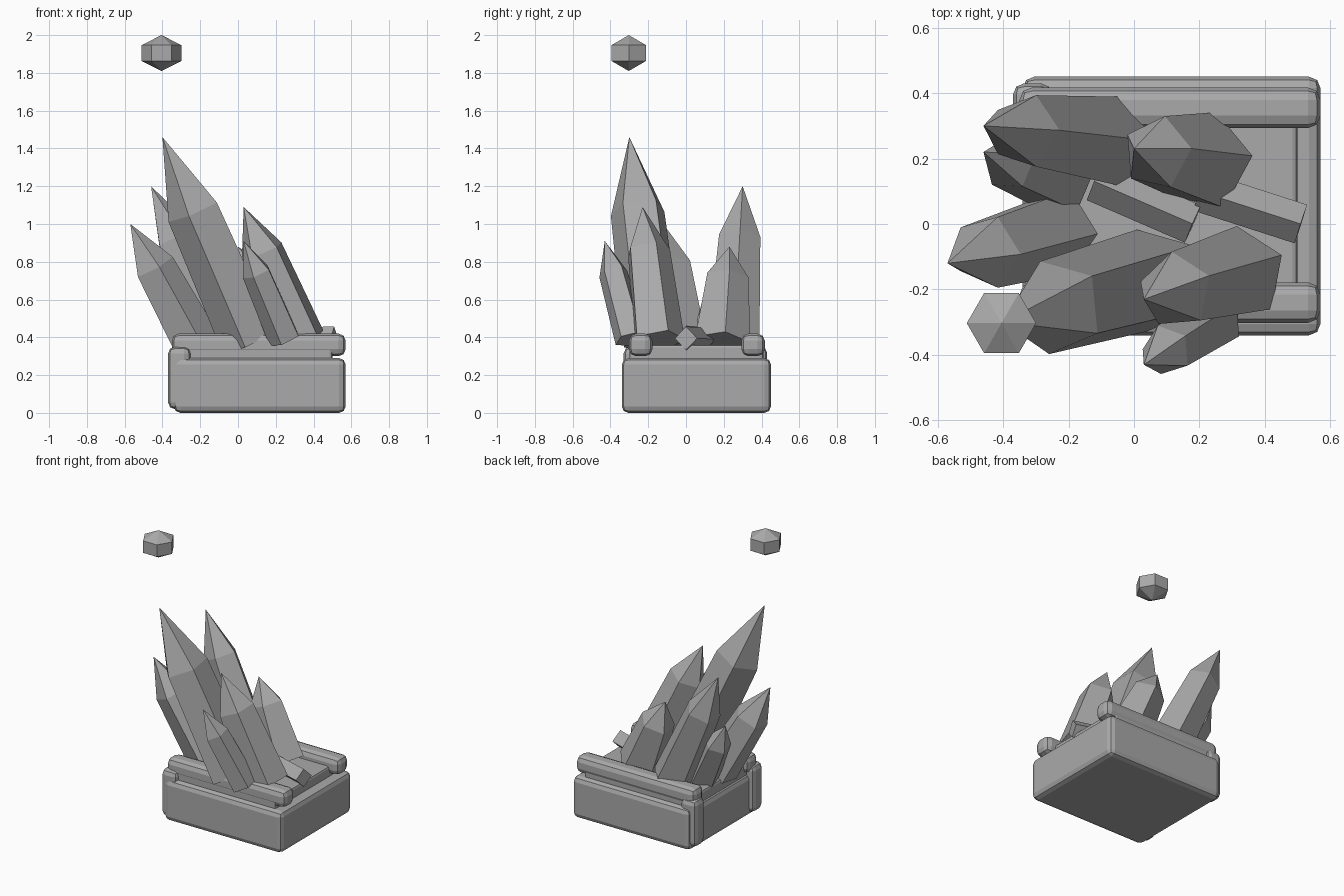
import bpy
import bmesh
import math
from mathutils import Vector

cube = bpy.data.objects.get("Cube")
if cube:
    bpy.data.objects.remove(cube, do_unlink=True)

stone = bpy.data.materials.new("plain grey")
stone.use_nodes = True
GREY = (0.4, 0.4, 0.4, 1)
stone.diffuse_color = GREY
stone.node_tree.nodes["Principled BSDF"].inputs["Base Color"].default_value = GREY


def add_object(name, bm):
    bmesh.ops.recalc_face_normals(bm, faces=bm.faces)
    mesh = bpy.data.meshes.new(name)
    bm.to_mesh(mesh)
    bm.free()
    mesh.materials.append(stone)
    obj = bpy.data.objects.new(name, mesh)
    bpy.context.collection.objects.link(obj)
    return obj


def block(name, low, high, bevel):
    """Box between two corners with rounded, faceted edges."""
    low, high = Vector(low), Vector(high)
    bm = bmesh.new()
    bmesh.ops.create_cube(bm, size=1)
    for v in bm.verts:
        v.co = (low + high) / 2 + v.co * (high - low)
    obj = add_object(name, bm)
    mod = obj.modifiers.new("rounded edges", "BEVEL")
    mod.width = bevel
    mod.segments = 2
    return obj


def spindle(name, start, end, rings, sides, phase=0):
    """Faceted solid along an axis; rings are (fraction, radius), 0 is a point."""
    start, end = Vector(start), Vector(end)
    axis = (end - start).normalized()
    side = Vector((1, 0, 0)) if abs(axis.x) < 0.8 else Vector((0, 0, 1))
    u = (side - axis * side.dot(axis)).normalized()
    w = axis.cross(u)
    bm = bmesh.new()
    loops = []
    for fraction, radius in rings:
        centre = start.lerp(end, fraction)
        angles = [math.radians(phase) + math.tau * i / sides for i in range(sides)]
        if radius == 0:
            loops.append([bm.verts.new(centre)] * sides)
        else:
            loops.append([bm.verts.new(centre + radius * (u * math.cos(a) + w * math.sin(a)))
                          for a in angles])
    for lower, upper in zip(loops, loops[1:]):
        for i in range(sides):
            j = (i + 1) % sides
            corners = dict.fromkeys([lower[i], lower[j], upper[j], upper[i]])
            bm.faces.new(list(corners))
    for loop, (_, radius) in ((loops[0], rings[0]), (loops[-1], rings[-1])):
        if radius:
            bm.faces.new(loop)
    return add_object(name, bm)


# Plinth and the raised floor on it
block("plinth", (-0.34, -0.34, 0), (0.57, 0.45, 0.29), 0.035)
block("floor_slab", (-0.32, -0.3, 0.25), (0.5, 0.41, 0.36), 0.015)

# Rails along the front and back edges, with a post at the end of each
for label, y in (("front", -0.24), ("back", 0.355)):
    block(label + "_rail", (-0.35, y - 0.062, 0.3), (0.57, y + 0.062, 0.42), 0.038)
    py = y - 0.03 if label == "front" else y + 0.015
    block(label + "_post", (-0.37, py - 0.06, 0.02), (-0.25, py + 0.06, 0.35), 0.035)

# Small square bars lying on the floor
spindle("right_bar", (0.2, 0.1, 0.39), (0.51, 0.0, 0.395), [(0, 0.062), (1, 0.062)], 4)
spindle("middle_bar", (-0.12, 0.13, 0.39), (0.18, 0.0, 0.4), [(0, 0.062), (1, 0.062)], 4)

# Leaning crystals: base, tip, base radius, shoulder radius, shoulder fraction, turn
crystals = {
    "tall_front_crystal": ((0.07, -0.17, 0.38), (-0.4, -0.3, 1.46), 0.165, 0.15, 0.64, 42),
    "tall_back_crystal": ((-0.07, 0.25, 0.36), (-0.46, 0.3, 1.2), 0.145, 0.115, 0.67, 0),
    "right_front_crystal": ((0.33, -0.15, 0.38), (0.03, -0.23, 1.09), 0.145, 0.12, 0.67, 25),
    "small_front_crystal": ((0.25, -0.29, 0.39), (0.03, -0.43, 0.91), 0.09, 0.08, 0.68, 40),
    "left_crystal": ((-0.23, -0.02, 0.37), (-0.57, -0.12, 1.0), 0.135, 0.115, 0.64, 0),
    "right_back_crystal": ((0.22, 0.19, 0.37), (0.0, 0.23, 0.88), 0.155, 0.115, 0.68, 5),
    "small_left_crystal": ((-0.22, 0.13, 0.37), (-0.46, 0.22, 0.83), 0.11, 0.09, 0.66, 10),
}
for name, (base, tip, r_base, r_top, shoulder, turn) in crystals.items():
    spindle(name, base, tip, [(0, r_base), (shoulder, r_top), (1, 0)], 5, turn)

# Floating gem
spindle("floating_gem", (-0.405, -0.303, 1.81), (-0.405, -0.303, 2.0),
        [(0, 0), (0.28, 0.106), (0.72, 0.106), (1, 0)], 6)
